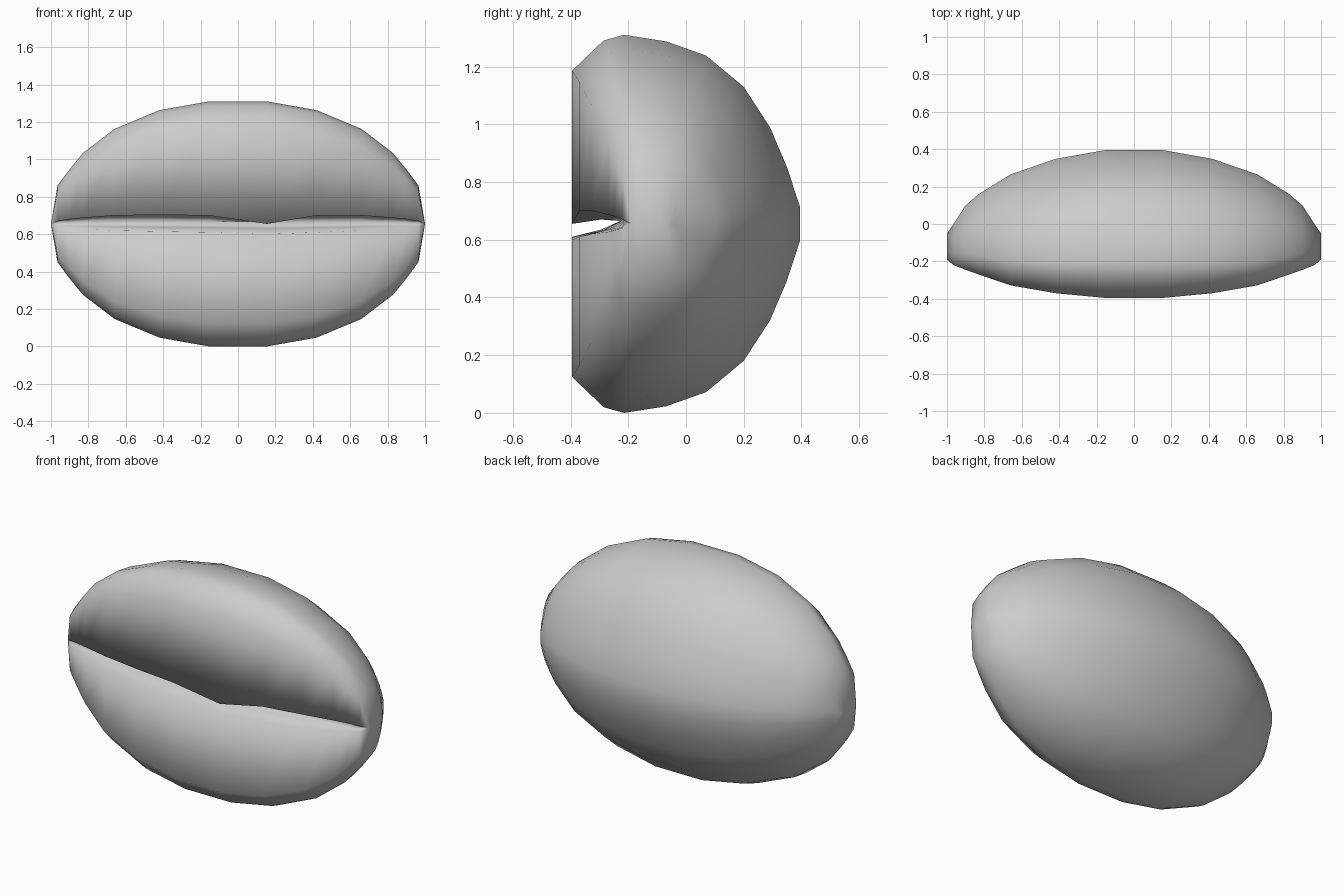
import bpy, bmesh

if "Cube" in bpy.data.objects:
    bpy.data.objects.remove(bpy.data.objects["Cube"])

ZC = 0.655  # height of the crease line

# half-length stations: x, half height, front y, back y
HALF = [(0.155, 0.655, -0.395, 0.395), (0.42, 0.608, -0.37, 0.348),
        (0.66, 0.508, -0.328, 0.265), (0.83, 0.378, -0.27, 0.16),
        (0.90, 0.292, -0.245, 0.10), (0.965, 0.205, -0.22, 0.0),
        (1.0, 0.0, -0.19, -0.05)]
# crease lips, offset from ZC by station: upper left, upper right, lower left, lower right
LIPS = [(0.045, 0.0, -0.045, -0.055), (0.048, 0.045, -0.04, -0.045),
        (0.045, 0.045, -0.035, -0.035), (0.032, 0.032, -0.028, -0.028),
        (0.025, 0.025, -0.022, -0.022), (0.015, 0.015, -0.015, -0.015),
        (0, 0, 0, 0)]
# section profile: position from widest line (- front, + back), height fraction
PROFILE = [(-1, 0.81), (-0.39, 0.97), (0, 1), (0.24, 0.965), (0.467, 0.89),
           (0.68, 0.725), (0.83, 0.51), (0.926, 0.30), (1, 0.09)]


def section(i, side):
    """Closed y-z loop of the bean at one station."""
    x, h, f, b = HALF[i]
    k = 0 if side < 0 else 1
    up, low = LIPS[i][k], LIPS[i][k + 2]
    yw = -0.215 + 0.09 * x ** 4
    groove = max(f, -0.228 + 0.03 * x ** 4) if i < 6 else f
    mid = f + (groove - f) * 0.6
    half = [(yw + r * ((b - yw) if r > 0 else (yw - f)), h * z) for r, z in PROFILE]
    tip = 0.01 if i < 6 else 0
    loop = [(groove, tip), (mid, max(up, tip * 1.5) if i < 6 else 0), (f, up)]
    loop += half + [(y, -z) for y, z in reversed(half)]
    loop += [(f, low), (mid, low * 0.45)]
    return [(side * x, y, ZC + z) for y, z in loop]


# bean body lofted end to end, crease included
bm = bmesh.new()
order = [(i, -1) for i in range(6, -1, -1)] + [(i, 1) for i in range(7)]
rings = [[bm.verts.new(p) for p in section(i, s)] for i, s in order]
n = len(rings[0])
for a, b in zip(rings, rings[1:]):
    for j in range(n):
        k = (j + 1) % n
        bm.faces.new((a[j], a[k], b[k], b[j]))

# close the two ends
bmesh.ops.remove_doubles(bm, verts=bm.verts, dist=0.0005)
bmesh.ops.dissolve_degenerate(bm, edges=bm.edges, dist=0.0005)
bmesh.ops.recalc_face_normals(bm, faces=bm.faces)
for face in bm.faces:
    face.smooth = True

mesh = bpy.data.meshes.new("bean")
bm.to_mesh(mesh)
bm.free()
bean = bpy.data.objects.new("bean", mesh)
bpy.context.collection.objects.link(bean)
